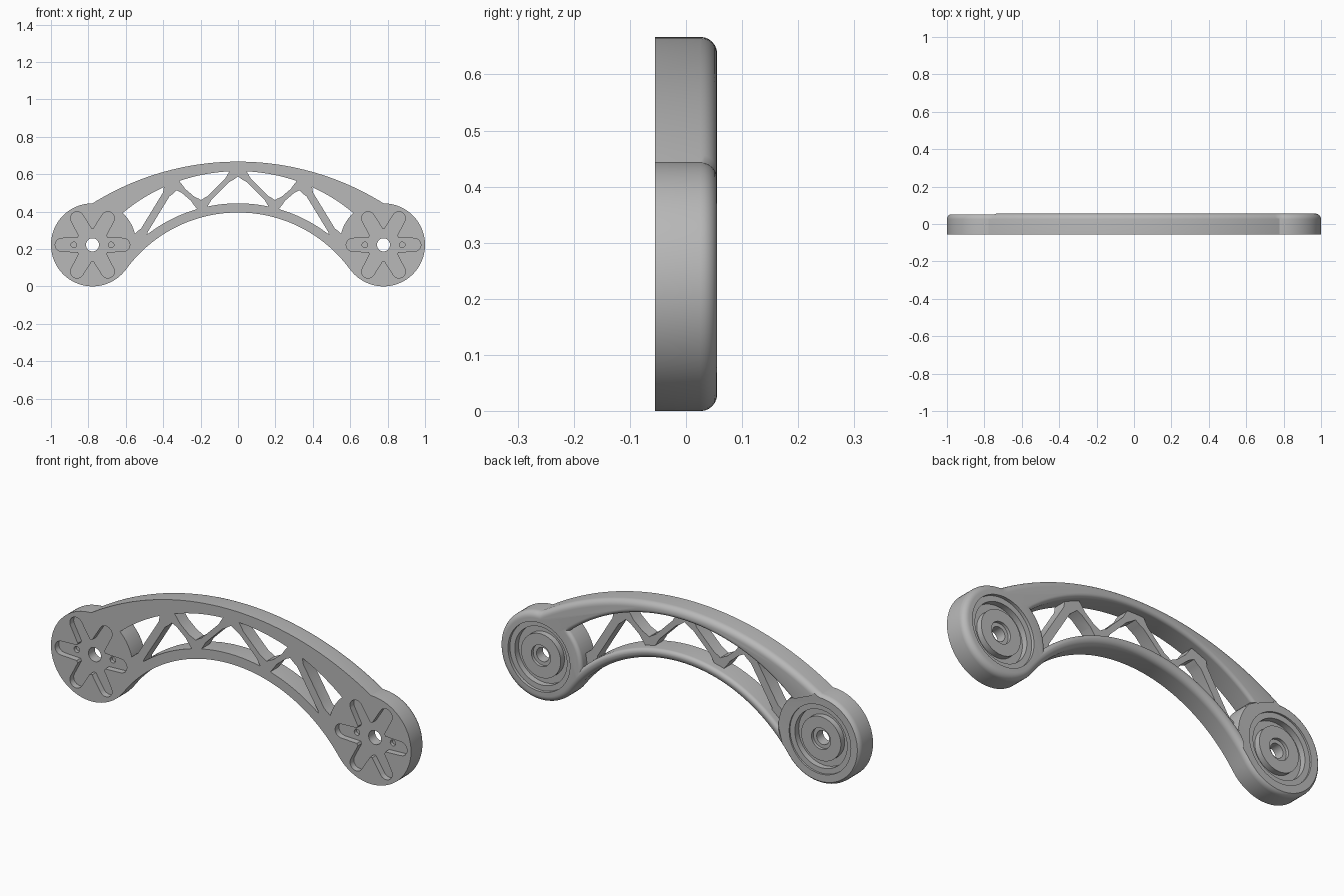
import bpy, bmesh
from math import sin, cos, pi, acos, atan2, hypot

cube = bpy.data.objects.get("Cube")
if cube:
    bpy.data.objects.remove(cube, do_unlink=True)

HUB = (0.778, 0.222)      # hub centre in x, z (mirrored to the other side)
HUB_R = 0.222
HALF = 0.0555             # half depth
TOP = (0, -0.801)         # centre of the upper outline arc
LOW = (0, -0.346)         # centre of the lower outline and opening arcs
TURN = atan2(HUB[1] - LOW[1], HUB[0])

metal = bpy.data.materials.new("plain grey")
metal.use_nodes = True
grey = (0.48, 0.48, 0.48, 1)
metal.diffuse_color = grey
metal.node_tree.nodes["Principled BSDF"].inputs["Base Color"].default_value = grey


def arc(c, r, a0, a1, n):
    """Points along an arc, without the last one."""
    steps = [a0 + (a1 - a0) * i / n for i in range(n)]
    return [(c[0] + r * cos(a), c[1] + r * sin(a)) for a in steps]


def meet(c, R, r):
    """Angles, about c and about the hub, where two circles cross."""
    dx, dz = HUB[0] - c[0], HUB[1] - c[1]
    D = hypot(dx, dz)
    a = atan2(dz, dx) + acos((R * R + D * D - r * r) / (2 * R * D))
    return a, atan2(c[1] + R * sin(a) - HUB[1], c[0] + R * cos(a) - HUB[0])


def loft(name, ring, levels):
    """Solid through rings placed at (y, parameter) levels."""
    bm = bmesh.new()
    rings = [[bm.verts.new((x, y, z)) for x, z in ring(d)] for y, d in levels]
    n = len(rings[0])
    for a, b in zip(rings, rings[1:]):
        for i in range(n):
            j = (i + 1) % n
            bm.faces.new((a[i], a[j], b[j], b[i]))
    bm.faces.new(rings[0])
    bm.faces.new(rings[-1])
    bmesh.ops.recalc_face_normals(bm, faces=bm.faces)
    mesh = bpy.data.meshes.new(name)
    bm.to_mesh(mesh)
    bm.free()
    mesh.materials.append(metal)
    obj = bpy.data.objects.new(name, mesh)
    bpy.context.collection.objects.link(obj)
    return obj


def cut(obj, tool):
    mod = obj.modifiers.new("cut", "BOOLEAN")
    mod.operation, mod.solver, mod.object = "DIFFERENCE", "EXACT", tool
    bpy.context.view_layer.objects.active = obj
    bpy.ops.object.modifier_apply(modifier=mod.name)
    bpy.data.objects.remove(tool, do_unlink=True)


def rounded(r, n=6):
    """Quarter-round levels ending at the back face."""
    return [(HALF - r + r * sin(i * pi / 2 / n), r - r * cos(i * pi / 2 / n))
            for i in range(n + 1)]


def outline(d):
    R, r = TOP_R - d, HUB_R - d
    a, h = meet(TOP, R, r)
    left = (-HUB[0], HUB[1])
    return (arc(TOP, R, a, pi - a, 64)
            + arc(left, r, pi - h, 2 * pi - TURN, 48)
            + arc(LOW, LOW_R + d, pi - TURN, TURN, 56)
            + arc(HUB, r, pi + TURN, 2 * pi + h, 48))


def opening(d):
    R, s, r = 0.962 + d, 0.79 - d, 0.235 - d
    a, h = meet(LOW, R, r)
    b, g = meet(LOW, s, r)
    left = (-HUB[0], HUB[1])
    return (arc(LOW, R, a, pi - a, 48)
            + arc(left, r, pi - h, pi - g, 10)
            + arc(LOW, s, pi - b, b, 48)
            + arc(HUB, r, g % (2 * pi), h, 10))


TOP_R = 0.667 - TOP[1]
LOW_R = 0.395 - LOW[1]

# Arched body, rounded on the back
body = loft("arched_link", outline, [(-HALF, 0)] + rounded(0.03))

# Opening between the chords, with the truss bars left standing
window = loft("opening_cutter", opening, [(-0.08, 0)] + rounded(0.018) + [(0.08, 0.018)])


def bar(p, q, w):
    """Bar from p to q with flared ends."""
    dx, dz = q[0] - p[0], q[1] - p[1]
    n = hypot(dx, dz)
    dx, dz = dx / n, dz / n
    side = [(-0.01, 2.3 * w), (0.05, 1.5 * w), (0.075, w),
            (n - 0.075, w), (n - 0.05, 1.5 * w), (n + 0.01, 2.3 * w)]
    pts = side + [(t, -s) for t, s in reversed(side)]
    return [(p[0] + dx * t - dz * s, p[1] + dz * t + dx * s) for t, s in pts]


bars = [((0.54, 0.235), (0.345, 0.555), 0.020),
        ((0.35, 0.56), (0.185, 0.42), 0.014),
        ((0.205, 0.42), (0.005, 0.62), 0.014)]
for p, q, w in bars:
    for m in (1, -1):
        pts = bar((m * p[0], p[1]), (m * q[0], q[1]), w)
        cut(window, loft("truss_bar", lambda d: pts, [(-0.1, 0), (0.01, 0)]))
cut(body, window)

# Hubs: star recess and holes in front, stepped rings at the back
STEPS = [(0.08, 0.172), (0.04, 0.172), (0.04, 0.145), (0.01, 0.145),
         (0.01, 0.11), (0.04, 0.11), (0.04, 0.053), (0.025, 0.053)]


def star(cx):
    pts = []
    for k in range(6):
        a = k * pi / 3
        tip = (cx + 0.165 * cos(a), HUB[1] + 0.165 * sin(a))
        pts += arc(tip, 0.035, a - pi / 2, a + pi / 2 + 0.3, 9)
        pts += arc((cx, HUB[1]), 0.088, a + pi / 6 - 0.07, a + pi / 6 + 0.14, 3)
    return pts


for cx in (HUB[0], -HUB[0]):
    def circle(x, n):
        return lambda r: arc((x, HUB[1]), r, 0, 2 * pi, n)
    cut(body, loft("ring_cutter", circle(cx, 64), STEPS))
    cut(body, loft("star_cutter", lambda d: star(cx), [(-0.08, 0), (-0.025, 0)]))
    cut(body, loft("bore_cutter", circle(cx, 32), [(-0.1, 0.035), (0.1, 0.035)]))
    for off in (-0.1, 0.1):
        cut(body, loft("pin_cutter", circle(cx + off, 20), [(-0.09, 0.015), (-0.008, 0.015)]))

# Smooth rounds, crisp edges
bpy.ops.object.select_all(action="DESELECT")
body.select_set(True)
bpy.context.view_layer.objects.active = body
bpy.ops.object.shade_smooth_by_angle(angle=0.5)
